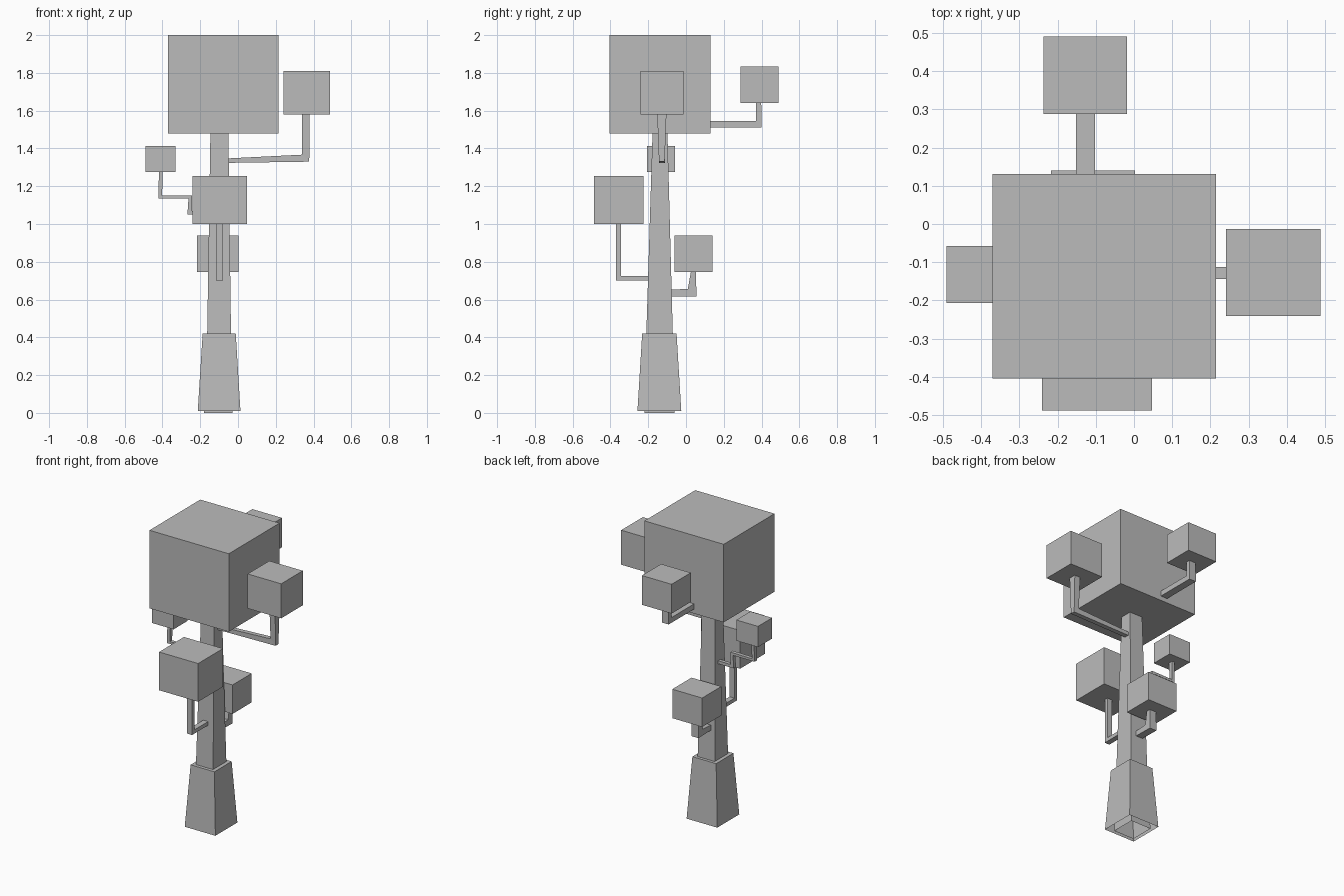
import bpy
import bmesh

cube = bpy.data.objects.get("Cube")
if cube:
    bpy.data.objects.remove(cube, do_unlink=True)

grey = bpy.data.materials.new("plain grey")
grey.use_nodes = True
COLOUR = (0.5, 0.5, 0.5, 1)
grey.diffuse_color = COLOUR
grey.node_tree.nodes["Principled BSDF"].inputs["Base Color"].default_value = COLOUR


def loft(name, rings, cap_start=True):
    """Join successive four-cornered rings into a flat-sided solid."""
    bm = bmesh.new()
    loops = [[bm.verts.new(p) for p in ring] for ring in rings]
    for a, b in zip(loops, loops[1:]):
        for i in range(4):
            j = (i + 1) % 4
            bm.faces.new((a[i], a[j], b[j], b[i]))
    bm.faces.new(loops[-1])
    if cap_start:
        bm.faces.new(loops[0][::-1])
    bmesh.ops.recalc_face_normals(bm, faces=bm.faces)
    mesh = bpy.data.meshes.new(name)
    bm.to_mesh(mesh)
    bm.free()
    mesh.materials.append(grey)
    obj = bpy.data.objects.new(name, mesh)
    bpy.context.collection.objects.link(obj)
    return obj


def level(z, x0, x1, y0, y1):
    return [(x0, y0, z), (x1, y0, z), (x1, y1, z), (x0, y1, z)]


def block(name, x, y, z):
    return loft(name, [level(h, *x, *y) for h in z])


def branch(name, axis, centre, stations):
    """Bent limb: each station is lower/outer point, upper/inner point, half width."""
    rings = []
    for (u0, z0), (u1, z1), w in stations:
        flat = [(u0, -w, z0), (u0, w, z0), (u1, w, z1), (u1, -w, z1)]
        if axis == "x":
            rings.append([(u, centre + v, z) for u, v, z in flat])
        else:
            rings.append([(centre + v, u, z) for u, v, z in flat])
    return loft(name, rings)


# Trunk and its flared foot, both open underneath
loft("trunk", [level(0, -.18, -.03, -.22, -.06),
               level(.42, -.163, -.037, -.21, -.07),
               level(1.55, -.145, -.052, -.175, -.1)], cap_start=False)
loft("trunk_foot", [level(.01, -.213, .013, -.257, -.025),
                    level(.42, -.187, -.012, -.232, -.05)], cap_start=False)

# Foliage blocks
block("main_canopy", (-.37, .215), (-.404, .131), (1.48, 2))
block("left_foliage", (.24, .487), (-.241, -.013), (1.58, 1.81))
block("right_foliage", (-.49, -.33), (-.207, -.058), (1.275, 1.413))
block("front_foliage", (-.241, .047), (-.487, -.225), (1, 1.255))
block("upper_back_foliage", (-.237, -.018), (.288, .49), (1.64, 1.835))
block("lower_back_foliage", (-.217, .003), (-.062, .14), (.745, .938))

# Branches, each running out of the trunk and up into its foliage
branch("left_branch", "x", -.128, [
    ((-.1, 1.323), (-.1, 1.345), .016),
    ((.377, 1.33), (.34, 1.367), .015),
    ((.38, 1.6), (.338, 1.6), .025)])
branch("right_branch", "x", -.132, [
    ((-.11, 1.05), (-.11, 1.07), .012),
    ((-.268, 1.05), (-.243, 1.07), .012),
    ((-.262, 1.135), (-.243, 1.152), .012),
    ((-.422, 1.135), (-.402, 1.15), .012),
    ((-.418, 1.29), (-.398, 1.29), .015)])
branch("front_branch", "y", -.098, [
    ((-.16, .7), (-.16, .725), .018),
    ((-.37, .7), (-.345, .725), .018),
    ((-.37, 1.02), (-.345, 1.02), .018)])
branch("upper_back_branch", "y", -.127, [
    ((-.12, 1.51), (-.12, 1.545), .025),
    ((.4, 1.51), (.37, 1.545), .025),
    ((.398, 1.66), (.372, 1.66), .025)])
branch("lower_back_branch", "y", -.105, [
    ((-.11, .618), (-.11, .65), .025),
    ((.055, .615), (.01, .657), .025),
    ((.053, .76), (.028, .76), .025)])
